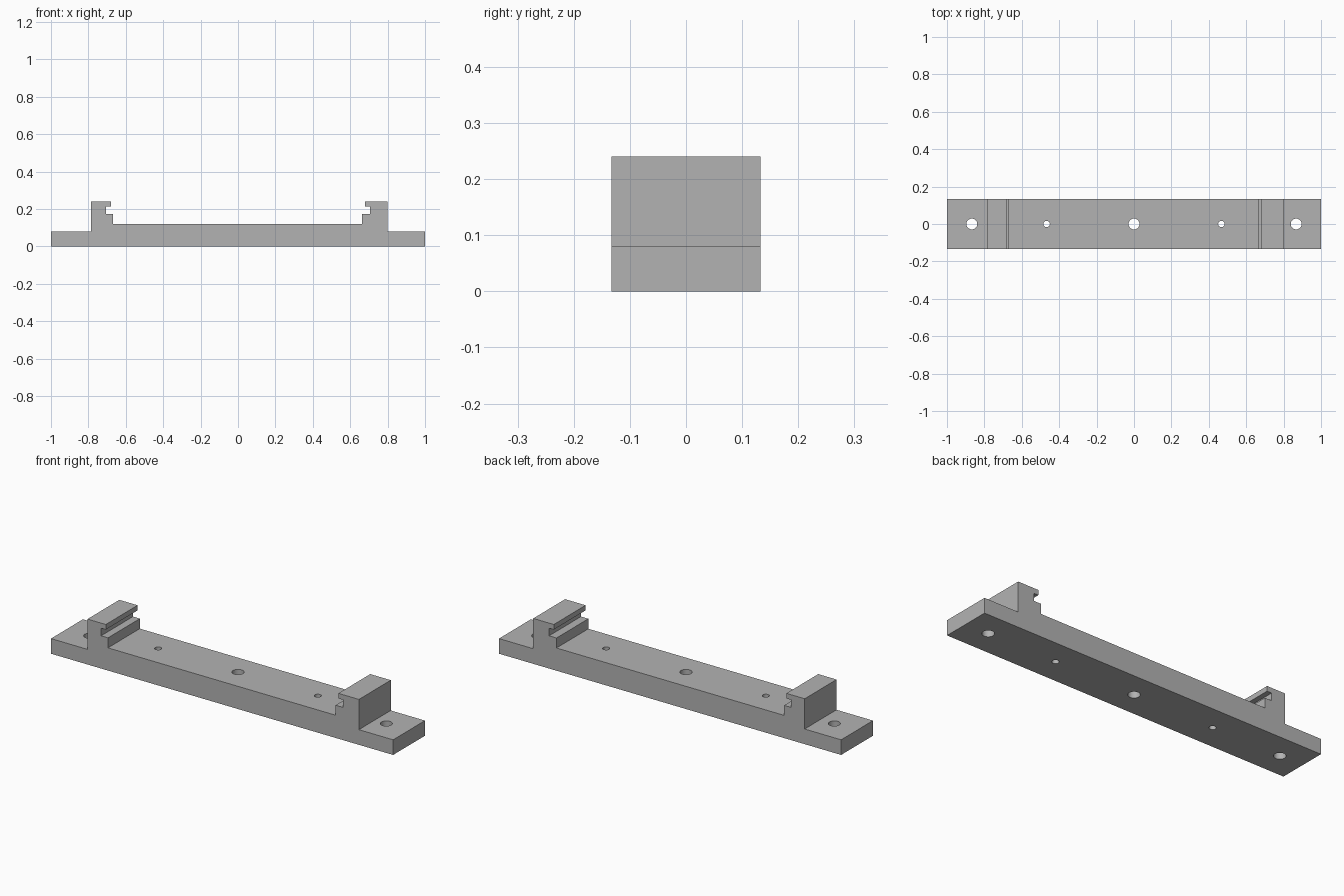
import bpy
import bmesh
from math import radians

cube = bpy.data.objects.get("Cube")
if cube:
    bpy.data.objects.remove(cube, do_unlink=True)

# Single plain grey material
grey = bpy.data.materials.new("mid grey")
grey.use_nodes = True
colour = (0.45, 0.45, 0.45, 1.0)
grey.diffuse_color = colour
grey.node_tree.nodes["Principled BSDF"].inputs["Base Color"].default_value = colour

HALF_DEPTH = 0.133
END_Z, BED_Z, STEP_Z, LIP_Z, TOP_Z = 0.08, 0.12, 0.173, 0.213, 0.24


def half_profile(side, wall, step):
    """Outline of one end, from the outer bottom corner to the bed."""
    lip, neck = 0.68, 0.707
    points = [(1, 0), (1, END_Z), (wall, END_Z), (wall, TOP_Z), (lip, TOP_Z),
              (lip, LIP_Z), (neck, LIP_Z), (neck, STEP_Z), (step, STEP_Z), (step, BED_Z)]
    return [(side * x, z) for x, z in points]


def finish(bm, name):
    bmesh.ops.recalc_face_normals(bm, faces=bm.faces)
    mesh = bpy.data.meshes.new(name)
    bm.to_mesh(mesh)
    bm.free()
    mesh.materials.append(grey)
    obj = bpy.data.objects.new(name, mesh)
    bpy.context.collection.objects.link(obj)
    return obj


# Rail bracket: stepped profile with a hooked jaw at each end, extruded in depth
outline = half_profile(1, 0.8, 0.664) + half_profile(-1, 0.787, 0.667)[::-1]
bm = bmesh.new()
front = bm.faces.new([bm.verts.new((x, -HALF_DEPTH, z)) for x, z in outline])
extruded = bmesh.ops.extrude_face_region(bm, geom=[front])["geom"]
bmesh.ops.translate(bm, vec=(0, 2 * HALF_DEPTH, 0),
                    verts=[g for g in extruded if isinstance(g, bmesh.types.BMVert)])
bracket = finish(bm, "rail_bracket")

# Screw holes: large ones at the ends and centre, small ones between
bm = bmesh.new()
for x, radius in ((-0.867, 0.029), (-0.467, 0.017), (0, 0.029), (0.467, 0.017), (0.867, 0.029)):
    new = bmesh.ops.create_cone(bm, cap_ends=True, segments=32, radius1=radius,
                                radius2=radius, depth=1)
    bmesh.ops.translate(bm, vec=(x, 0, 0), verts=new["verts"])
cutter = finish(bm, "hole_cutter")
cutter.hide_render = True

drill = bracket.modifiers.new("screw holes", "BOOLEAN")
drill.operation = "DIFFERENCE"
drill.solver = "EXACT"
drill.object = cutter

bpy.ops.object.select_all(action="DESELECT")
bracket.select_set(True)
bpy.context.view_layer.objects.active = bracket
bpy.ops.object.modifier_apply(modifier=drill.name)
bpy.data.objects.remove(cutter, do_unlink=True)

# Round hole walls, crisp edges everywhere else
bpy.ops.object.shade_smooth_by_angle(angle=radians(30))
